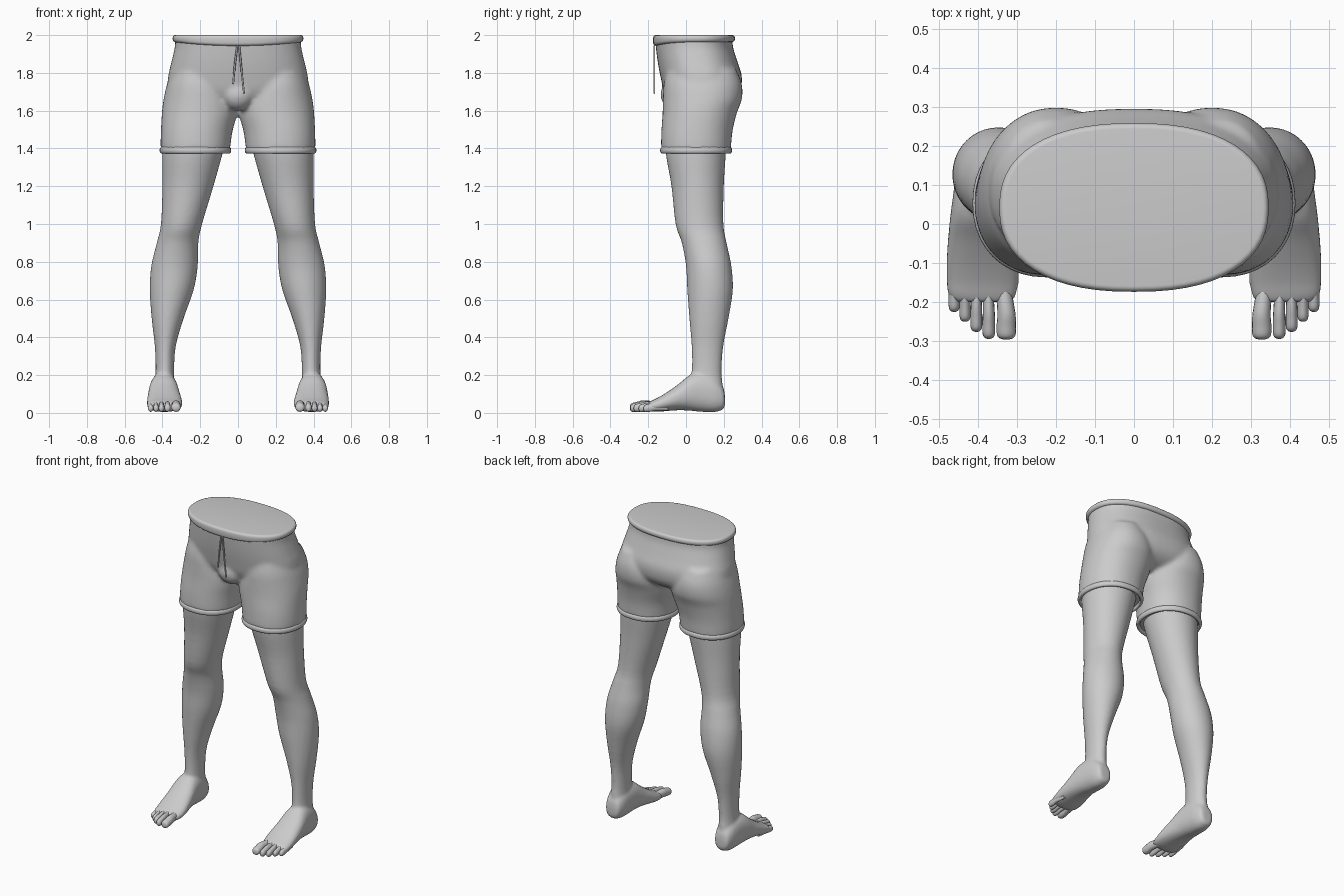
import bpy, bmesh, math
from mathutils import Vector

if "Cube" in bpy.data.objects:
    bpy.data.objects.remove(bpy.data.objects["Cube"])

grey = bpy.data.materials.new("plain grey")
grey.diffuse_color = (0.6, 0.6, 0.6, 1)
grey.use_nodes = True
grey.node_tree.nodes["Principled BSDF"].inputs["Base Color"].default_value = grey.diffuse_color


def spline(rows, steps):
    """Catmull-Rom interpolation of section rows."""
    out = []
    for i in range(len(rows) - 1):
        p = [rows[max(0, min(len(rows) - 1, i + k))] for k in (-1, 0, 1, 2)]
        for s in range(steps):
            t = s / steps
            out.append([0.5 * (2 * b + (c - a) * t + (2 * a - 5 * b + 4 * c - d) * t * t
                        + (3 * b - a - 3 * c + d) * t ** 3) for a, b, c, d in zip(*p)])
    return out + [list(rows[-1])]


def loft(bm, rows, axis="z", steps=4, n=40, power=2.0, caps=True):
    """Rows: position, min and max across, min and max deep."""
    rings = []
    for t, a0, a1, b0, b1 in spline(rows, steps):
        ring = []
        for k in range(n):
            ang = 2 * math.pi * k / n
            c, s = math.cos(ang), math.sin(ang)
            a = (a0 + a1) / 2 + (a1 - a0) / 2 * math.copysign(abs(c) ** (2 / power), c)
            b = (b0 + b1) / 2 + (b1 - b0) / 2 * math.copysign(abs(s) ** (2 / power), s)
            ring.append(bm.verts.new((a, b, t) if axis == "z" else (a, t, b)))
        rings.append(ring)
    for r, q in zip(rings, rings[1:]):
        for k in range(n):
            j = (k + 1) % n
            bm.faces.new((r[k], r[j], q[j], q[k]))
    if caps:
        bm.faces.new(rings[0])
        bm.faces.new(rings[-1])


def finish(name, bm, mirror=False, voxel=0, smooth=0):
    bmesh.ops.recalc_face_normals(bm, faces=bm.faces[:])
    me = bpy.data.meshes.new(name)
    bm.to_mesh(me)
    bm.free()
    me.materials.append(grey)
    ob = bpy.data.objects.new(name, me)
    bpy.context.collection.objects.link(ob)
    bpy.context.view_layer.objects.active = ob
    ob.select_set(True)
    bpy.ops.object.shade_smooth_by_angle(angle=math.radians(50))
    ob.select_set(False)
    if voxel:
        m = ob.modifiers.new("fuse", "REMESH")
        m.mode, m.voxel_size, m.use_smooth_shade = "VOXEL", voxel, True
        m = ob.modifiers.new("soften", "SMOOTH")
        m.factor, m.iterations = 0.5, smooth
    if mirror:
        m = ob.modifiers.new("mirror", "MIRROR")
        m.use_mirror_merge = False
    return ob


# Bare leg and foot, fused into one skin
bm = bmesh.new()
loft(bm, [
    (1.46, .06, .395, -.11, .215), (1.36, .085, .40, -.105, .21),
    (1.20, .13, .40, -.077, .20), (1.00, .19, .408, -.055, .198),
    (.90, .21, .43, -.022, .215), (.78, .213, .459, 0, .24),
    (.65, .235, .467, .007, .248), (.50, .288, .457, .018, .225),
    (.35, .33, .44, .03, .197), (.22, .338, .436, .03, .188),
    (.13, .335, .445, .01, .196), (.06, .335, .45, .01, .195)])
loft(bm, [
    (.206, .36, .425, .04, .09), (.195, .345, .44, .018, .14),
    (.15, .33, .455, .004, .19), (.08, .322, .464, .006, .215),
    (.02, .315, .472, .012, .20), (-.04, .305, .478, .014, .152),
    (-.10, .296, .482, .01, .11), (-.15, .296, .482, .006, .08),
    (-.18, .302, .478, .008, .066), (-.20, .312, .462, .016, .055)],
    axis="y", power=2.3)
finish("leg", bm, mirror=True, voxel=.009, smooth=5)

# Five toes: centre, half width, tip
bm = bmesh.new()
for x, w, tip, h in [(.328, .025, -.297, .052), (.373, .0165, -.295, .048),
                     (.405, .0155, -.277, .046), (.434, .0145, -.251, .044),
                     (.462, .0145, -.226, .042)]:
    x0 = x - (x - .39) * .12
    base = tip + .13
    loft(bm, [
        (base, x0 - w * .8, x0 + w * .8, .012, .062),
        (tip + .07, x - w * .92, x + w * .92, .012, h + .014),
        (tip + .035, x - w, x + w, .006, h + .006),
        (tip + .012, x - w * .95, x + w * .95, .006, h),
        (tip + .003, x - w * .65, x + w * .65, .012, h - .008),
        (tip, x - w * .2, x + w * .2, .022, h - .02)],
        axis="y", steps=3, n=16)
finish("toes", bm, mirror=True)

# Shorts: hips and two trouser legs fused together
bm = bmesh.new()
loft(bm, [
    (1.985, -.335, .335, -.163, .248), (1.94, -.334, .334, -.16, .248),
    (1.86, -.352, .352, -.15, .272), (1.78, -.37, .37, -.135, .296),
    (1.70, -.37, .37, -.115, .285), (1.65, -.33, .33, -.08, .24),
    (1.62, -.25, .25, -.03, .17)], power=2.35, n=56)
thigh = [
    (1.82, .08, .345, -.10, .265), (1.74, .03, .376, -.118, .296),
    (1.66, .004, .394, -.122, .296), (1.59, .002, .403, -.124, .27),
    (1.50, .027, .408, -.13, .248), (1.43, .038, .41, -.132, .24),
    (1.39, .042, .409, -.131, .238)]
loft(bm, thigh, power=2.15)
loft(bm, [(z, -b, -a, c, d) for z, a, b, c, d in thigh], power=2.15)
# Rounded front panel at the crotch
bmesh.ops.create_uvsphere(bm, u_segments=24, v_segments=16, radius=1)
for v in bm.verts[-(24 * 15 + 2):]:
    v.co = Vector((v.co.x * .088, -.055 + v.co.y * .08, 1.685 + v.co.z * .085))
finish("shorts", bm, voxel=.012, smooth=7)

# Rolled hems
bm = bmesh.new()
hem = [(z, .042 - g, .409 + g, -.131 - g, .238 + g) for z, g in
       [(1.41, -.006), (1.403, .003), (1.388, .006), (1.376, .002),
        (1.373, -.006), (1.378, -.014), (1.40, -.016)]]
loft(bm, hem, power=2.15, steps=2, caps=False)
finish("hems", bm, mirror=True)

# Waistband with closed top, lower edge dipping at the front
bm = bmesh.new()
loft(bm, [(z, -.335 - g, .335 + g, -.163 - g, .248 + g) for z, g in
          [(1.962, -.006), (1.967, .006), (1.978, .011), (1.990, .010),
           (1.998, .004), (2.0, -.004)]], power=2.35, steps=2, n=56)
for v in bm.verts:
    if v.co.z < 1.98 and v.co.y < 0:
        v.co.z -= .02 * max(0, 1 - (v.co.x / .34) ** 2)
finish("waistband", bm)

# Two hanging drawstrings
for side, pts in (("left", [(-.004, 1.945), (-.016, 1.85), (-.026, 1.74)]),
                  ("right", [(.006, 1.945), (.018, 1.82), (.032, 1.69)])):
    cu = bpy.data.curves.new(side + " drawstring", "CURVE")
    cu.dimensions, cu.bevel_depth, cu.bevel_resolution = "3D", .005, 2
    cu.use_fill_caps = True
    sp = cu.splines.new("POLY")
    sp.points.add(len(pts) - 1)
    for p, (x, z) in zip(sp.points, pts):
        p.co = (x, -.168, z, 1)
    cu.materials.append(grey)
    ob = bpy.data.objects.new(side + "_drawstring", cu)
    bpy.context.collection.objects.link(ob)
